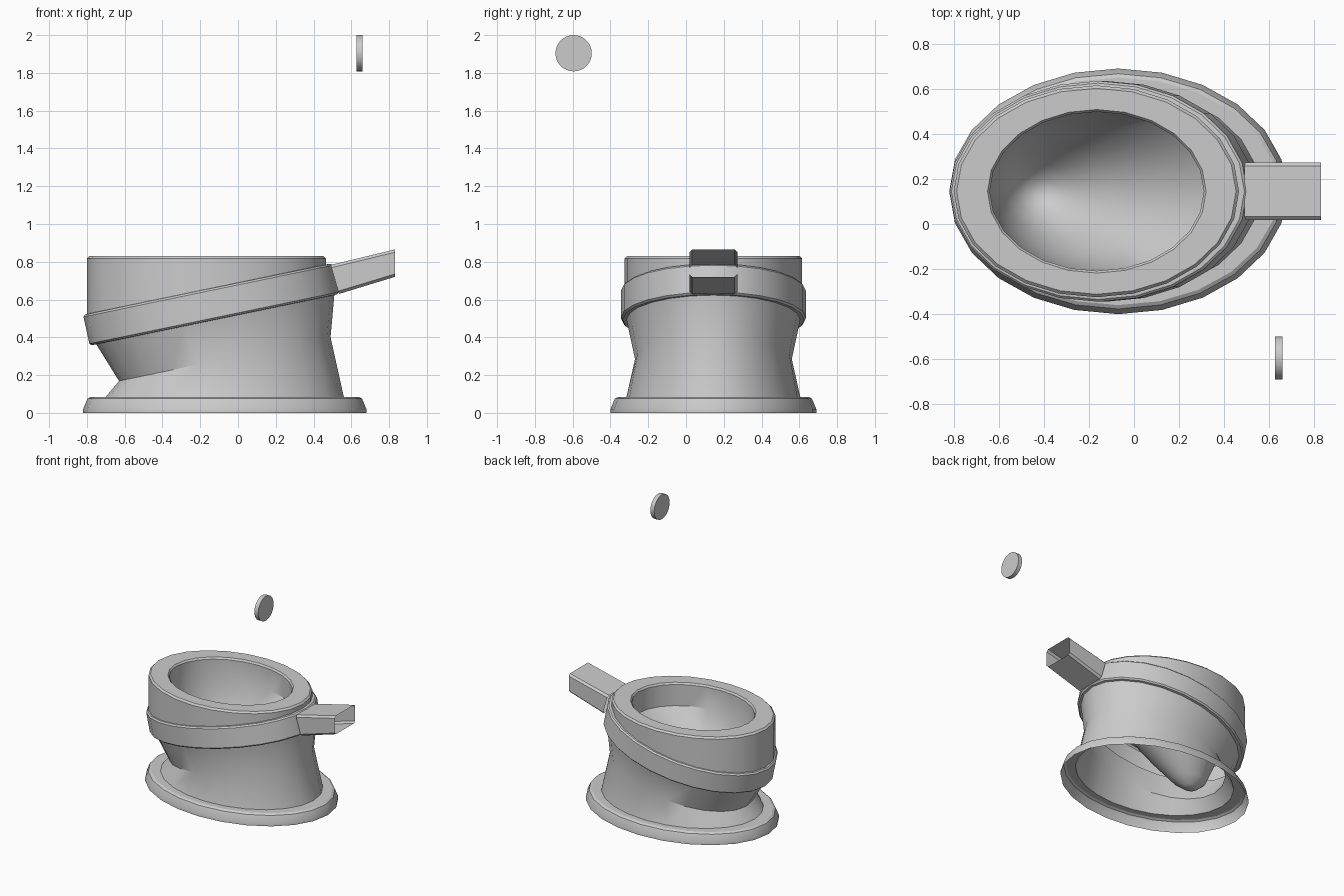
import bpy, bmesh, math
from mathutils import Matrix, Vector

SIDES = 24
MID_Y = 0.145
TILT = 0.207

cube = bpy.data.objects.get("Cube")
if cube:
    bpy.data.objects.remove(cube, do_unlink=True)

# One plain grey for everything
grey = bpy.data.materials.new("plain_grey")
grey.use_nodes = True
grey.diffuse_color = (0.6, 0.6, 0.6, 1)
grey.node_tree.nodes["Principled BSDF"].inputs["Base Color"].default_value = (0.6, 0.6, 0.6, 1)


def finish(name, bm):
    mesh = bpy.data.meshes.new(name)
    bm.to_mesh(mesh)
    bm.free()
    mesh.materials.append(grey)
    obj = bpy.data.objects.new(name, mesh)
    bpy.context.collection.objects.link(obj)
    bpy.ops.object.select_all(action="DESELECT")
    obj.select_set(True)
    bpy.context.view_layer.objects.active = obj
    bpy.ops.object.shade_smooth_by_angle(angle=math.radians(30))
    return obj


def bridge(bm, loops):
    for low, high in zip(loops, loops[1:]):
        n = len(low)
        for i in range(n):
            j = (i + 1) % n
            bm.faces.new((low[i], low[j], high[j], high[i]))


def loft(name, sections, tip=None):
    """Skin oval sections given as (centre x, height, x radius, y radius, slope)."""
    bm = bmesh.new()
    loops = []
    for cx, z, rx, ry, slope in sections:
        loop = []
        for i in range(SIDES):
            a = math.tau * i / SIDES
            dx = rx * math.cos(a)
            loop.append(bm.verts.new((cx + dx, MID_Y + ry * math.sin(a), z + slope * dx)))
        loops.append(loop)
    bridge(bm, loops)
    if tip:
        point = bm.verts.new(tip)
        for i in range(SIDES):
            bm.faces.new((loops[-1][i], loops[-1][(i + 1) % SIDES], point))
    return finish(name, bm)


# Open foot flange and waisted body
loft("foot_flange", [
    (-0.07, 0.0, 0.75, 0.545, 0),
    (-0.07, 0.02, 0.75, 0.545, 0),
    (-0.07, 0.075, 0.727, 0.522, 0),
    (-0.07, 0.085, 0.71, 0.505, 0),
    (-0.07, 0.085, 0.63, 0.46, 0),
])
loft("waisted_body", [
    (-0.07, 0.085, 0.63, 0.46, 0),
    (-0.07, 0.285, 0.56, 0.415, TILT),
    (-0.12, 0.493, 0.63, 0.46, TILT),
])

# Slanted collar with narrow chamfers
loft("slanted_collar", [
    (-0.12, 0.493, 0.63, 0.46, TILT),
    (-0.125, 0.493, 0.65, 0.48, TILT),
    (-0.127, 0.503, 0.66, 0.49, TILT),
    (-0.158, 0.645, 0.66, 0.49, TILT),
    (-0.16, 0.655, 0.65, 0.48, TILT),
    (-0.167, 0.655, 0.633, 0.47, TILT),
])

# Upright neck with a flat rim
loft("upper_neck", [
    (-0.167, 0.655, 0.633, 0.47, TILT),
    (-0.167, 0.817, 0.633, 0.47, 0),
    (-0.167, 0.83, 0.62, 0.457, 0),
    (-0.165, 0.83, 0.485, 0.363, 0),
])

# Off-centre funnel hanging inside the body
loft("inner_funnel", [
    (-0.165, 0.83, 0.485, 0.363, 0),
    (-0.165, 0.817, 0.475, 0.353, 0),
    (-0.165, 0.65, 0.475, 0.353, 0),
    (-0.25, 0.48, 0.365, 0.28, 0),
    (-0.33, 0.32, 0.25, 0.2, 0),
    (-0.39, 0.18, 0.13, 0.11, 0),
    (-0.40, 0.13, 0.06, 0.05, 0),
], tip=(-0.40, MID_Y, 0.115))

# Hollow side handle: a chamfered tube open at its outer end
bm = bmesh.new()
loops = []
half, cut = 0.127, 0.015
for x_low, z_low, x_high, z_high in ((0.535, 0.63, 0.49, 0.783), (0.83, 0.72, 0.83, 0.865)):
    low, high = Vector((x_low, MID_Y, z_low)), Vector((x_high, MID_Y, z_high))
    t = cut / (high - low).length
    right = [(half - cut, 0), (half, t), (half, 1 - t), (half - cut, 1)]
    outline = right + [(-y, f) for y, f in reversed(right)]
    loops.append([bm.verts.new(low.lerp(high, f) + Vector((0, y, 0))) for y, f in outline])
bridge(bm, loops)
bmesh.ops.recalc_face_normals(bm, faces=bm.faces)
finish("side_handle", bm)

# Small floating disc
bm = bmesh.new()
bmesh.ops.create_cone(
    bm, cap_ends=True, segments=32, radius1=0.096, radius2=0.096, depth=0.033,
    matrix=Matrix.Translation((0.643, -0.595, 1.904)) @ Matrix.Rotation(math.pi / 2, 4, "Y"))
finish("floating_disc", bm)
